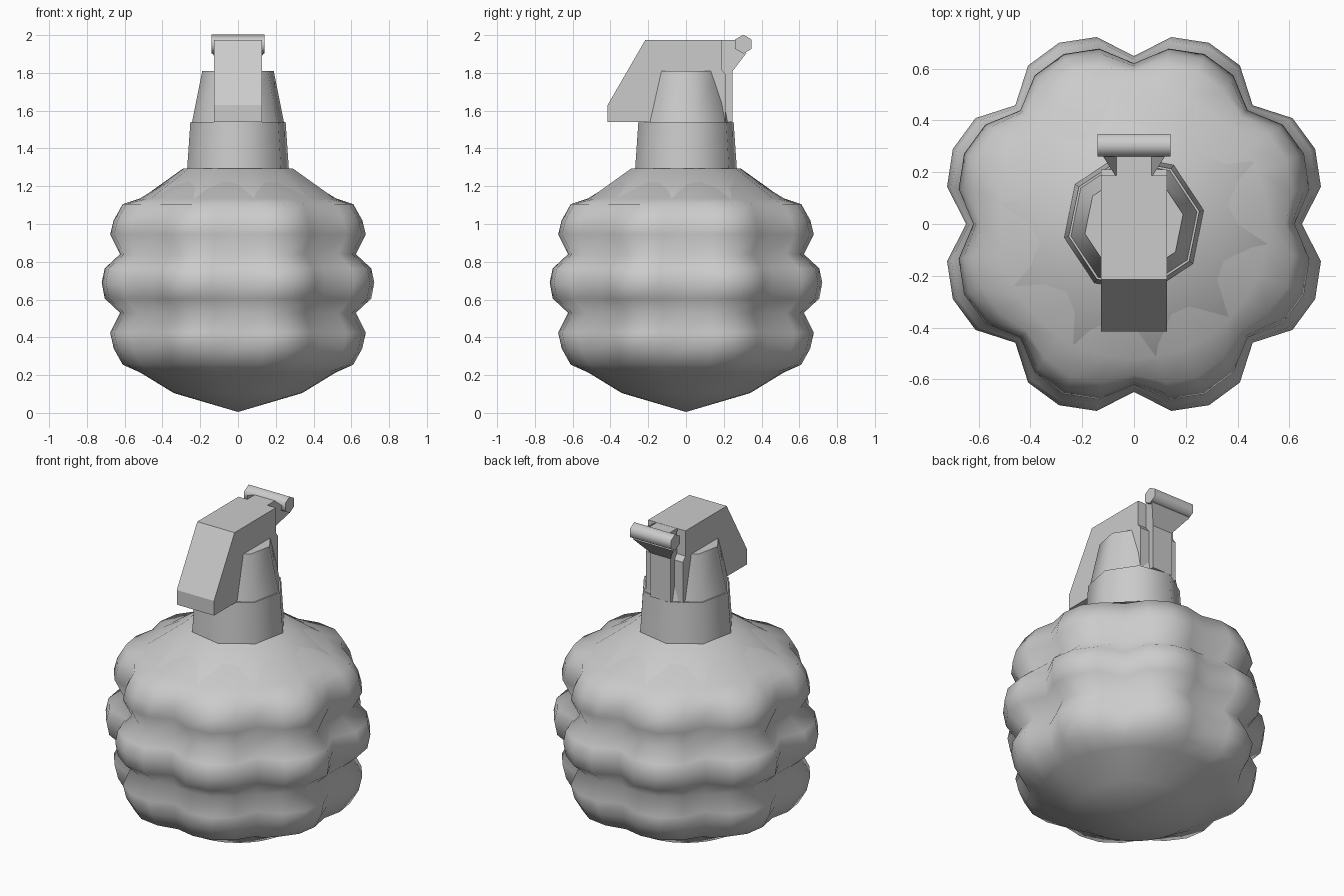
import bpy, bmesh, math

if "Cube" in bpy.data.objects:
    bpy.data.objects.remove(bpy.data.objects["Cube"])


def finish(bm, name, angle):
    bmesh.ops.recalc_face_normals(bm, faces=bm.faces)
    me = bpy.data.meshes.new(name)
    bm.to_mesh(me)
    bm.free()
    ob = bpy.data.objects.new(name, me)
    bpy.context.collection.objects.link(ob)
    bpy.ops.object.select_all(action='DESELECT')
    ob.select_set(True)
    bpy.context.view_layer.objects.active = ob
    if angle >= 180:
        bpy.ops.object.shade_smooth()
    elif angle:
        bpy.ops.object.shade_smooth_by_angle(angle=math.radians(angle))
    return ob


def loft(name, rings, sides, offset=0, angle=50, poles=None):
    """Rings of (z, radius function of index); ends are capped or drawn to poles."""
    bm = bmesh.new()
    loops = []
    for z, rad in rings:
        loop = []
        for i in range(sides):
            a = math.radians(offset) + math.tau * i / sides
            r = rad(i) if callable(rad) else rad
            loop.append(bm.verts.new((r * math.cos(a), r * math.sin(a), z)))
        loops.append(loop)
    for lo, hi in zip(loops, loops[1:]):
        for i in range(sides):
            j = (i + 1) % sides
            bm.faces.new((lo[i], lo[j], hi[j], hi[i]))
    for k, loop in enumerate((loops[0], loops[-1])):
        if poles:
            tip = bm.verts.new((0, 0, poles[k]))
            for i in range(sides):
                bm.faces.new((loop[i], loop[(i + 1) % sides], tip))
        else:
            bm.faces.new(loop)
    return finish(bm, name, angle)


def prism(name, profile, angle=0):
    """Side profile of (y, z, half width) extruded symmetrically across x."""
    bm = bmesh.new()
    left = [bm.verts.new((-w, y, z)) for y, z, w in profile]
    right = [bm.verts.new((w, y, z)) for y, z, w in profile]
    bm.faces.new(left)
    bm.faces.new(right)
    n = len(profile)
    for i in range(n):
        j = (i + 1) % n
        bm.faces.new((left[i], left[j], right[j], right[i]))
    return finish(bm, name, angle)


def lobed(mid, notch):
    # four segments per lobe: groove, shoulder, crown, shoulder
    return lambda i: (notch, mid * 0.972, mid, mid * 0.972)[i % 4]


# Lobed body: lower half mirrored about z = 0.69
half = [(0.105, 0.34), (0.215, 0.52), (0.255, lobed(0.64, 0.585)),
        (0.34, lobed(0.69, 0.61)), (0.425, lobed(0.71, 0.62)),
        (0.53, lobed(0.655, 0.61)), (0.605, lobed(0.74, 0.635))]
middle = [(0.69, lobed(0.757, 0.648))]
upper = [(1.36 - z if z > 0.23 else 1.35 - z, r) for z, r in reversed(half)]
upper = [(z + 0.01 if 0.7 < z < 1.0 else z, r) for z, r in upper]
loft("body", half + middle + upper, 32, angle=180, poles=(0.005, 1.27))

# Shoulder cone, neck and head
loft("shoulder", [(1.12, 0.54), (1.293, 0.295)], 10, offset=-8.6)
loft("neck", [(1.28, 0.275), (1.54, 0.257)], 8, offset=11)
loft("head", [(1.53, 0.25), (1.81, 0.193)], 8, offset=11)

# Lever block wrapped over the head
W = 0.127
prism("lever", [(y, z, W) for y, z in (
    (-0.415, 1.54), (-0.415, 1.63), (-0.215, 1.975), (0.187, 1.975),
    (0.187, 1.82), (0.21, 1.79), (0.21, 1.54))])

# Rear hinge strip flaring out to the bar
prism("hinge_strip", [(0.18, 1.54, 0.068), (0.18, 1.974, 0.068), (0.265, 1.974, 0.068),
                      (0.29, 1.95, 0.138), (0.32, 1.905, 0.138),
                      (0.247, 1.81, 0.068), (0.247, 1.54, 0.068)])

# Hexagonal hinge bar
prism("hinge_bar", [(0.304 + 0.05 * math.cos(math.radians(30 + 60 * i)),
                     1.952 + 0.05 * math.sin(math.radians(30 + 60 * i)), 0.14)
                    for i in range(6)], angle=65)
